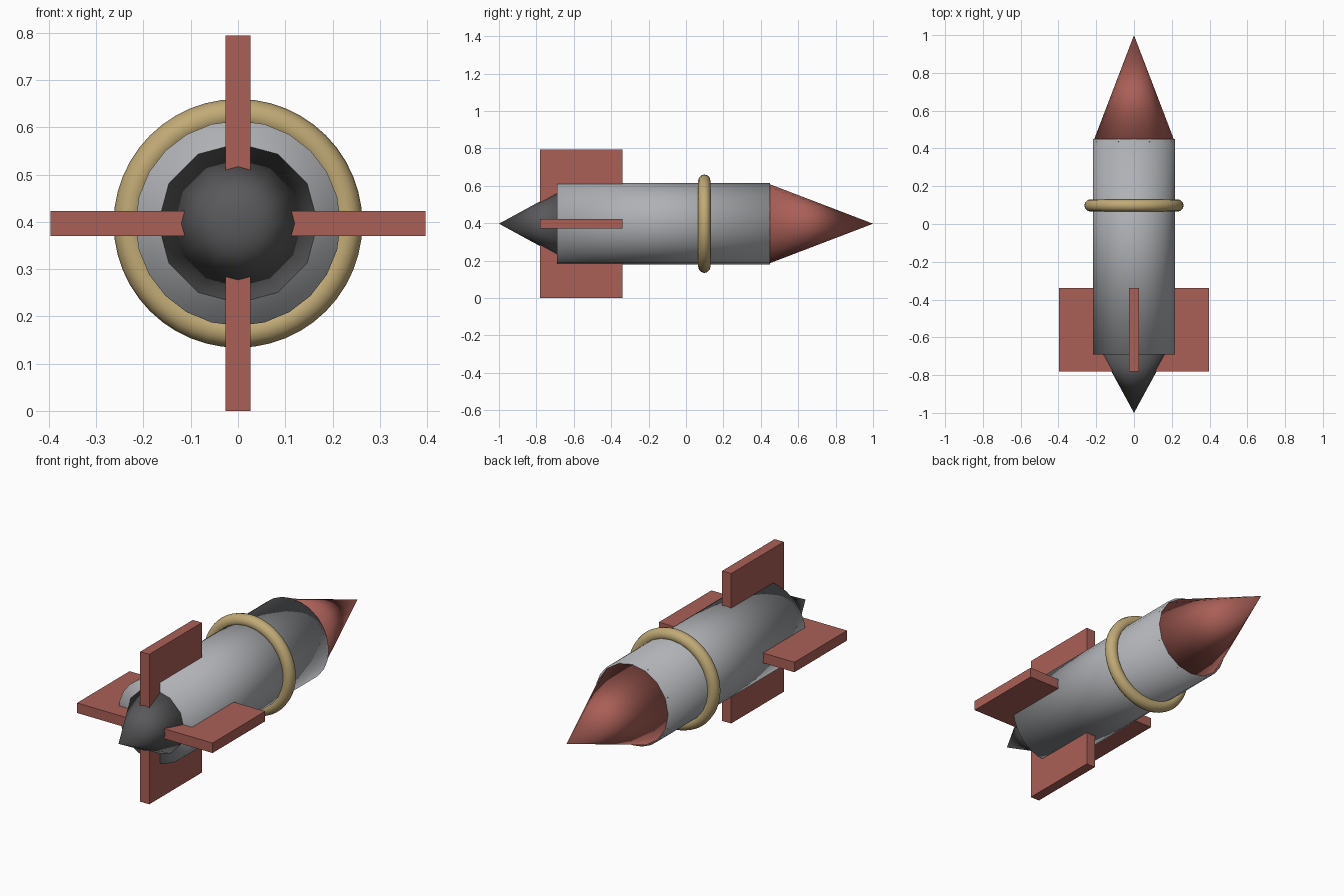
import bpy
from math import pi, sin, cos

cube = bpy.data.objects.get("Cube")
if cube:
    bpy.data.objects.remove(cube, do_unlink=True)

AXIS_Z = 0.397   # height of the rocket's long axis


def material(name, rgb):
    mat = bpy.data.materials.new(name)
    mat.use_nodes = True
    color = (*rgb, 1.0)
    mat.diffuse_color = color
    mat.node_tree.nodes["Principled BSDF"].inputs["Base Color"].default_value = color
    return mat


red = material("dull red", (0.40, 0.115, 0.095))
grey = material("light grey", (0.43, 0.44, 0.46))
dark = material("dark grey", (0.10, 0.10, 0.105))
tan = material("tan", (0.53, 0.40, 0.18))


def finish(name, mat, smooth=True):
    obj = bpy.context.object
    obj.name = obj.data.name = name
    obj.data.materials.append(mat)
    if smooth:
        bpy.ops.object.shade_smooth()
    return obj


def cone(name, mat, sides, radius, base_y, tip_y):
    """Cone lying along y with its point at tip_y."""
    turn = -pi / 2 if tip_y > base_y else pi / 2
    bpy.ops.mesh.primitive_cone_add(
        vertices=sides, radius1=radius, radius2=0, depth=abs(tip_y - base_y),
        location=(0, (base_y + tip_y) / 2, AXIS_Z), rotation=(turn, 0, 0))
    return finish(name, mat)


# Body, softly shaded all over including its end caps
body_back, body_front = -0.69, 0.45
bpy.ops.mesh.primitive_cylinder_add(
    vertices=24, radius=0.217, depth=body_front - body_back,
    location=(0, (body_back + body_front) / 2, AXIS_Z), rotation=(-pi / 2, 0, 0))
finish("body", grey)

# Nose and tail cones, sunk slightly into the body
cone("nose_cone", red, 16, 0.216, 0.435, 1.0)
cone("tail_cone", dark, 12, 0.196, -0.64, -1.0)

# Band around the body
bpy.ops.mesh.primitive_torus_add(
    major_segments=48, minor_segments=12, major_radius=0.23, minor_radius=0.033,
    location=(0, 0.098, AXIS_Z), rotation=(pi / 2, 0, 0))
finish("band", tan)

# Four slab fins around the tail
inner, outer = 0.04, 0.397
for i, side in enumerate(("left", "top", "right", "bottom")):
    a = i * pi / 2
    mid = (inner + outer) / 2
    bpy.ops.mesh.primitive_cube_add(
        size=1, location=(mid * cos(a), -0.56, AXIS_Z + mid * sin(a)),
        rotation=(0, -a, 0))
    bpy.context.object.scale = (outer - inner, 0.44, 0.053)
    finish(side + "_fin", red, smooth=False)
